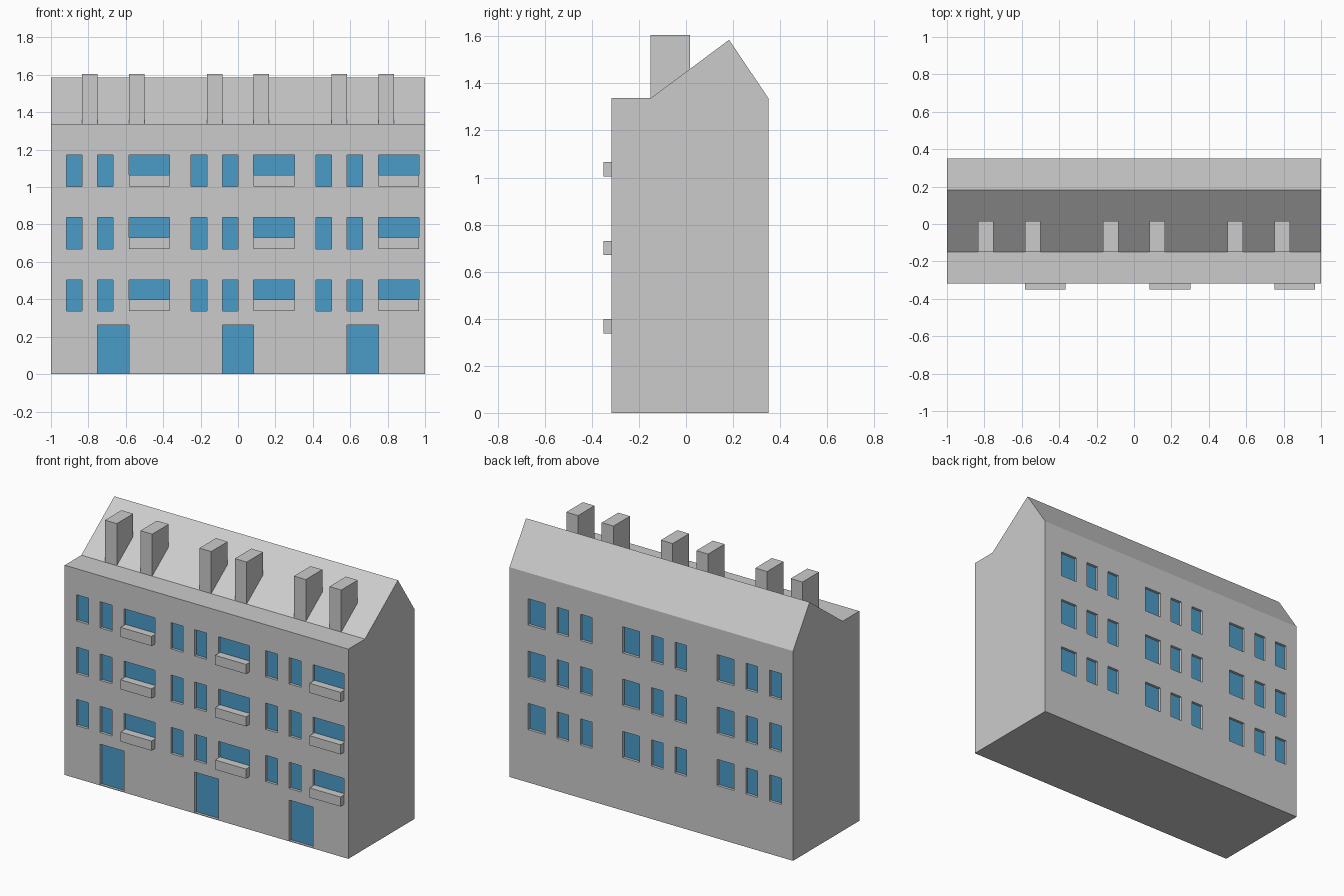
import bpy, bmesh

if "Cube" in bpy.data.objects:
    bpy.data.objects.remove(bpy.data.objects["Cube"])

Y_FRONT, Y_BACK = -0.317, 0.35
Z0, EAVE, RIDGE = 0.004, 1.337, 1.585
RECESS, GLASS = 0.02, 0.003
SECTIONS = (-1.0, -1 / 3, 1 / 3)          # left edge of each house section
FLOORS = (0.337, 0.670, 1.004)            # window sill heights

blue = bpy.data.materials.new("blue_glass")
blue.diffuse_color = (0.07, 0.33, 0.58, 1)
blue.use_nodes = True
blue.node_tree.nodes["Principled BSDF"].inputs["Base Color"].default_value = blue.diffuse_color


def prism(bm, profile, x0, x1):
    """Extrude a closed (y, z) profile along x."""
    a = [bm.verts.new((x0, y, z)) for y, z in profile]
    b = [bm.verts.new((x1, y, z)) for y, z in profile]
    bm.faces.new(a)
    bm.faces.new(b[::-1])
    for i in range(len(a)):
        j = (i + 1) % len(a)
        bm.faces.new((a[i], b[i], b[j], a[j]))


def box(bm, x0, x1, y0, y1, z0, z1):
    prism(bm, [(y0, z0), (y1, z0), (y1, z1), (y0, z1)], x0, x1)


def make(name, bm, material=None):
    bmesh.ops.recalc_face_normals(bm, faces=bm.faces)
    mesh = bpy.data.meshes.new(name)
    bm.to_mesh(mesh)
    bm.free()
    obj = bpy.data.objects.new(name, mesh)
    bpy.context.collection.objects.link(obj)
    if material:
        mesh.materials.append(material)
    return obj


# Openings as (x0, x1, z0, z1) for both long walls
front, back, balconies = [], [], []
for s in SECTIONS:
    front.append((s + 0.25, s + 0.417, Z0, 0.263))
    for z in FLOORS:
        for a, b in ((0.083, 0.167), (0.25, 0.333), (0.417, 0.635)):
            front.append((s + a, s + b, z, z + 0.167))
        for a, b in ((0.083, 0.167), (0.25, 0.333), (0.417, 0.535)):
            back.append((s + a, s + b, z, z + 0.167))
        balconies.append((s + 0.417, s + 0.635, z, z + 0.061))

# Building body with asymmetric gable
bm = bmesh.new()
prism(bm, [(Y_FRONT, 0), (Y_BACK, 0), (Y_BACK, EAVE), (0.183, RIDGE),
           (-0.15, EAVE), (Y_FRONT, EAVE)], -1, 1)
body = make("building_body", bm)

# Recesses cut into the walls, glass set at the back of each
cut, glass = bmesh.new(), bmesh.new()
for x0, x1, z0, z1 in front:
    y = Y_FRONT + RECESS
    box(cut, x0, x1, Y_FRONT - 0.05, y, z0, z1)
    box(glass, x0, x1, y - GLASS, y, z0, z1)
for x0, x1, z0, z1 in back:
    y = Y_BACK - RECESS
    box(cut, x0, x1, y, Y_BACK + 0.05, z0, z1)
    box(glass, x0, x1, y, y + GLASS, z0, z1)
cutter = make("opening_cutter", cut)
cutter.hide_render = True
make("windows_and_doors", glass, blue)

mod = body.modifiers.new("openings", 'BOOLEAN')
mod.operation = 'DIFFERENCE'
mod.solver = 'EXACT'
mod.object = cutter
bpy.context.view_layer.objects.active = body
bpy.ops.object.modifier_apply(modifier=mod.name)
bpy.data.objects.remove(cutter)

# Balconies
bm = bmesh.new()
for x0, x1, z0, z1 in balconies:
    box(bm, x0, x1, -0.35, Y_FRONT + RECESS - GLASS, z0, z1)
make("balconies", bm)

# Chimneys standing on the front roof slope
bm = bmesh.new()
for x in (-0.833, -0.583, -0.167, 0.083, 0.5, 0.75):
    prism(bm, [(-0.15, EAVE), (0.016, 1.455), (0.016, 1.605), (-0.15, 1.605)],
          x, x + 0.083)
make("chimneys", bm)
